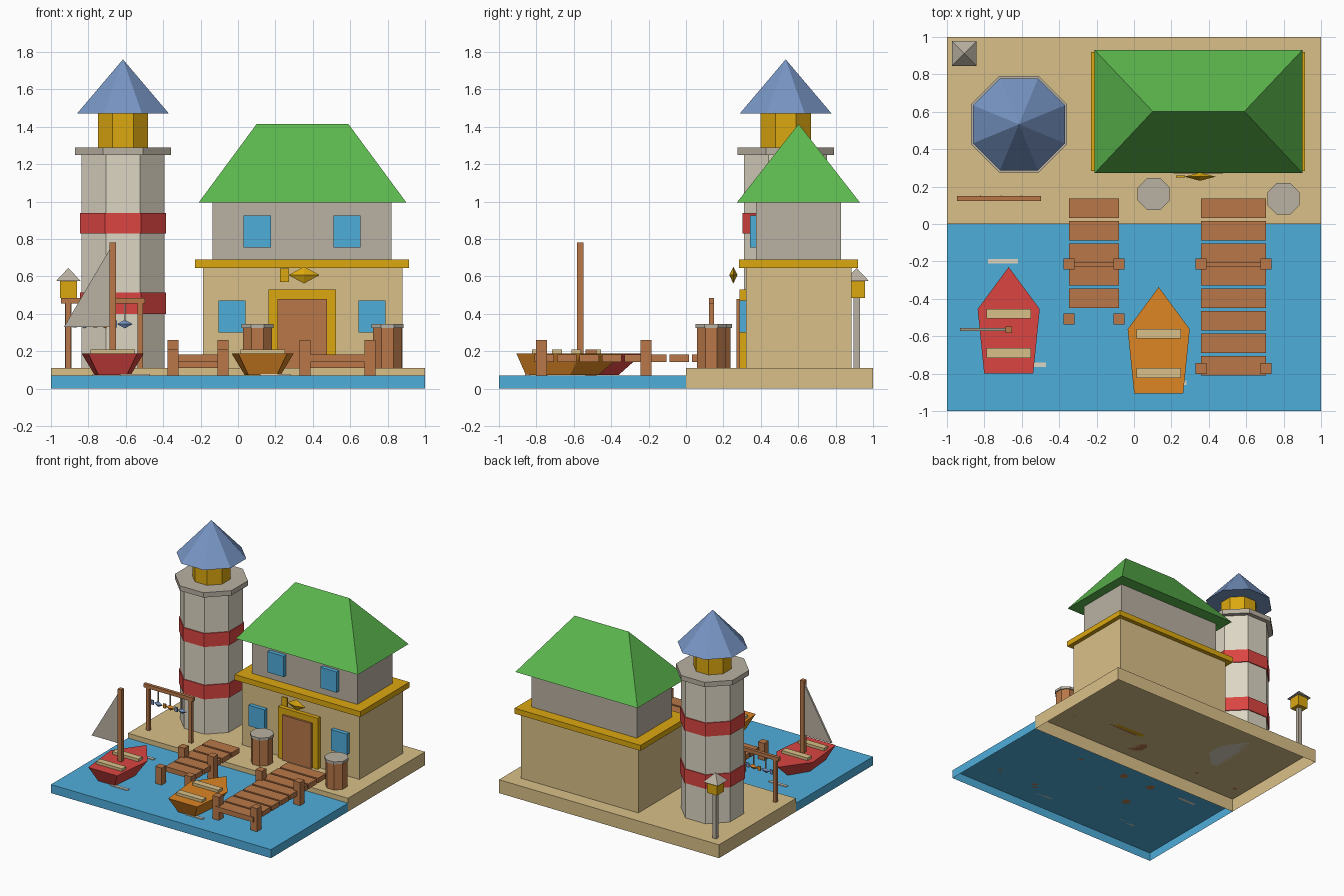
import bpy, bmesh, math
from mathutils import Matrix

cube = bpy.data.objects.get("Cube")
if cube:
    bpy.data.objects.remove(cube)


def material(name, code):
    rgb = [int(code[i:i + 2], 16) / 255 for i in (0, 2, 4)]
    lin = [c / 12.92 if c < 0.04 else ((c + 0.055) / 1.055) ** 2.4 for c in rgb]
    mat = bpy.data.materials.new(name)
    mat.use_nodes = True
    mat.diffuse_color = (*lin, 1)
    mat.node_tree.nodes["Principled BSDF"].inputs["Base Color"].default_value = (*lin, 1)
    return mat


SAND = material("sand", "D9C088")
WATER = material("water blue", "4FAEDB")
RED = material("red paint", "DA4541")
GOLD = material("gold", "DCA810")
WOOD = material("wood", "B87748")
SLATE = material("slate blue", "7795C4")
STONE = material("pale stone", "DDD6C4")
GREY = material("warm grey", "BAB1A2")
GREEN = material("green roof", "5CB84E")
ORANGE = material("orange paint", "DC8624")


def finish(name, bm, mat):
    bmesh.ops.recalc_face_normals(bm, faces=bm.faces)
    mesh = bpy.data.meshes.new(name)
    bm.to_mesh(mesh)
    bm.free()
    mesh.materials.append(mat)
    obj = bpy.data.objects.new(name, mesh)
    bpy.context.collection.objects.link(obj)
    return obj


def box(name, xs, ys, zs, mat):
    """Box given by its low and high limit on each axis."""
    bm = bmesh.new()
    bmesh.ops.create_cube(bm, size=1)
    for v in bm.verts:
        v.co = [lim[0] if c < 0 else lim[1] for c, lim in zip(v.co, (xs, ys, zs))]
    return finish(name, bm, mat)


def block(name, x, y, zs, wx, wy, mat):
    """Box centred on x and y."""
    return box(name, (x - wx / 2, x + wx / 2), (y - wy / 2, y + wy / 2), zs, mat)


def prism(name, x, y, zs, half, mat, sides=8, top=None):
    """Upright prism or pyramid with flats facing the axes."""
    bm = bmesh.new()
    k = 1 / math.cos(math.pi / sides)
    top = half if top is None else top
    bmesh.ops.create_cone(bm, cap_ends=True, segments=sides, radius1=half * k,
                          radius2=top * k, depth=zs[1] - zs[0])
    bmesh.ops.transform(bm, verts=bm.verts, matrix=Matrix.Translation(
        (x, y, sum(zs) / 2)) @ Matrix.Rotation(math.pi / sides, 4, "Z"))
    bmesh.ops.remove_doubles(bm, verts=bm.verts, dist=0.0005)
    return finish(name, bm, mat)


def loft(name, low, high, z0, z1, mat):
    """Solid between two matching outlines."""
    bm = bmesh.new()
    a = [bm.verts.new((x, y, z0)) for x, y in low]
    b = [bm.verts.new((x, y, z1)) for x, y in high]
    n = len(a)
    bm.faces.new(a)
    bm.faces.new(b)
    for i in range(n):
        j = (i + 1) % n
        bm.faces.new((a[i], a[j], b[j], b[i]))
    bmesh.ops.remove_doubles(bm, verts=bm.verts, dist=0.0005)
    return finish(name, bm, mat)


def rect(x0, x1, y0, y1):
    return [(x0, y0), (x1, y0), (x1, y1), (x0, y1)]


def fish(name, x, y, z, hx, hy, hz, mat):
    """Diamond body with a flat tail on the right side."""
    bm = bmesh.new()
    ends = [bm.verts.new((x + s * hx, y, z)) for s in (-1, 1)]
    ring = [bm.verts.new((x, y + hy * c, z + hz * s))
            for c, s in ((1, 0), (0, 1), (-1, 0), (0, -1))]
    for i in range(4):
        for e in ends:
            bm.faces.new((ring[i], ring[(i + 1) % 4], e))
    finish(name, bm, mat)
    box(name + "_tail", (x - hx * 1.55, x - hx * 0.97), (y - hy / 4, y + hy / 4),
        (z - hz * 0.8, z + hz * 0.8), mat)


# Ground and sea, open underneath
for name, ys, top, mat in (("beach", (0, 1), 0.11, SAND), ("sea", (-1, 0), 0.07, WATER)):
    obj = box(name, (-1, 1), ys, (0, top), mat)
    bm = bmesh.new()
    bm.from_mesh(obj.data)
    gone = [f for f in bm.faces if f.normal.z < -0.9 or (mat == WATER and f.normal.y > 0.9)]
    bmesh.ops.delete(bm, geom=gone, context="FACES")
    bm.to_mesh(obj.data)
    bm.free()

# Lighthouse
LX, LY = -0.615, 0.533
for name, zs, half, mat in (
        ("tower", (0.11, 1.25), 0.222, STONE), ("lower_band", (0.40, 0.515), 0.23, RED),
        ("upper_band", (0.83, 0.94), 0.23, RED), ("gallery", (1.25, 1.29), 0.257, GREY),
        ("lamp_room", (1.29, 1.47), 0.134, GOLD)):
    prism(name, LX, LY, zs, half, mat)
prism("tower_roof", LX, LY, (1.47, 1.76), 0.246, SLATE, top=0)

# House
box("ground_floor", (-0.187, 0.88), (0.32, 0.885), (0.11, 0.645), SAND)
box("floor_trim", (-0.23, 0.914), (0.283, 0.92), (0.645, 0.69), GOLD)
box("upper_floor", (-0.135, 0.822), (0.375, 0.83), (0.69, 1.0), GREY)
loft("house_roof", rect(-0.21, 0.90, 0.272, 0.93), rect(0.10, 0.59, 0.602, 0.602),
     0.995, 1.415, GREEN)
for x in (0.103, 0.583):
    box("upper_window", (x - 0.073, x + 0.073), (0.342, 0.38), (0.755, 0.925), WATER)
for x in (-0.032, 0.716):
    box("lower_window", (x - 0.073, x + 0.073), (0.287, 0.325), (0.30, 0.47), WATER)
box("door_frame", (0.163, 0.524), (0.287, 0.325), (0.11, 0.53), GOLD)
box("door", (0.21, 0.476), (0.27, 0.29), (0.11, 0.48), WOOD)
fish("fish_sign", 0.353, 0.253, 0.607, 0.083, 0.022, 0.045, GOLD)

# Barrels
for x, y in ((0.105, 0.16), (0.80, 0.135)):
    prism("barrel", x, y, (0.11, 0.325), 0.077, WOOD)
    prism("barrel_lid", x, y, (0.325, 0.345), 0.085, GREY)

# Docks: planks, posts and cross beams
for x0, x1, count, end_y, end_top in ((-0.347, -0.08, 5, -0.508, 0.21),
                                      (0.358, 0.705, 8, -0.773, 0.26)):
    for i in range(count):
        y = 0.083 - 0.12 * i
        box("dock_plank", (x0, x1), (y - 0.052, y + 0.052), (0.142, 0.183), WOOD)
    for x in (x0, x1):
        block("dock_post", x, -0.214, (0.07, 0.26), 0.058, 0.058, WOOD)
        block("dock_end_post", x, end_y, (0.07, end_top), 0.058, 0.058, WOOD)
    box("dock_beam", (x0, x1), (-0.226, -0.202), (0.11, 0.145), WOOD)

# Rowing boats, with bow toward the shore
DECK = [(0, 0.335), (-0.166, 0.11), (-0.131, -0.235), (0.131, -0.235), (0.166, 0.11)]
for name, bx, by, mat in (("red_boat", -0.67, -0.565, RED), ("orange_boat", 0.132, -0.672, ORANGE)):
    loft(name, [(bx + x * 0.58, by - 0.024 + y * 0.68) for x, y in DECK],
         [(bx + x, by + y) for x, y in DECK], 0.072, 0.188, mat)
    for y in (0.085, -0.125):
        block(name + "_seat", bx, by + y, (0.185, 0.21), 0.236, 0.053, SAND)

# Mast and sail
block("mast", -0.67, -0.565, (0.18, 0.78), 0.034, 0.034, WOOD)
bm = bmesh.new()
tri = [bm.verts.new((x, -0.573, z)) for x, z in ((-0.93, 0.33), (-0.68, 0.33), (-0.68, 0.755))]
face = bm.faces.new(tri)
out = bmesh.ops.extrude_face_region(bm, geom=[face])
bmesh.ops.translate(bm, vec=(0, 0.016, 0),
                    verts=[g for g in out["geom"] if isinstance(g, bmesh.types.BMVert)])
finish("sail", bm, GREY)

# Foam streaks on the water
for x, y in ((-0.70, -0.20), (-0.55, -0.752), (0.20, -0.85)):
    block("foam", x, y, (0.07, 0.077), 0.16, 0.024, STONE)

# Drying rack with hanging fish
RY = 0.137
box("rack_bar", (-0.947, -0.497), (RY - 0.013, RY + 0.013), (0.455, 0.485), WOOD)
for x in (-0.908, -0.522):
    block("rack_post", x, RY, (0.11, 0.47), 0.028, 0.026, WOOD)
for x, mat in ((-0.82, SLATE), (-0.71, ORANGE), (-0.605, SLATE)):
    block("rack_string", x, RY, (0.36, 0.46), 0.008, 0.008, GREY)
    fish("hanging_fish", x, RY, 0.345, 0.042, 0.015, 0.023, mat)

# Lamp post
PX, PY = -0.907, 0.912
block("lamp_post", PX, PY, (0.11, 0.49), 0.034, 0.034, GREY)
block("lamp_box", PX, PY, (0.485, 0.577), 0.092, 0.092, GOLD)
prism("lamp_cap", PX, PY, (0.575, 0.645), 0.066, GREY, sides=4, top=0)
